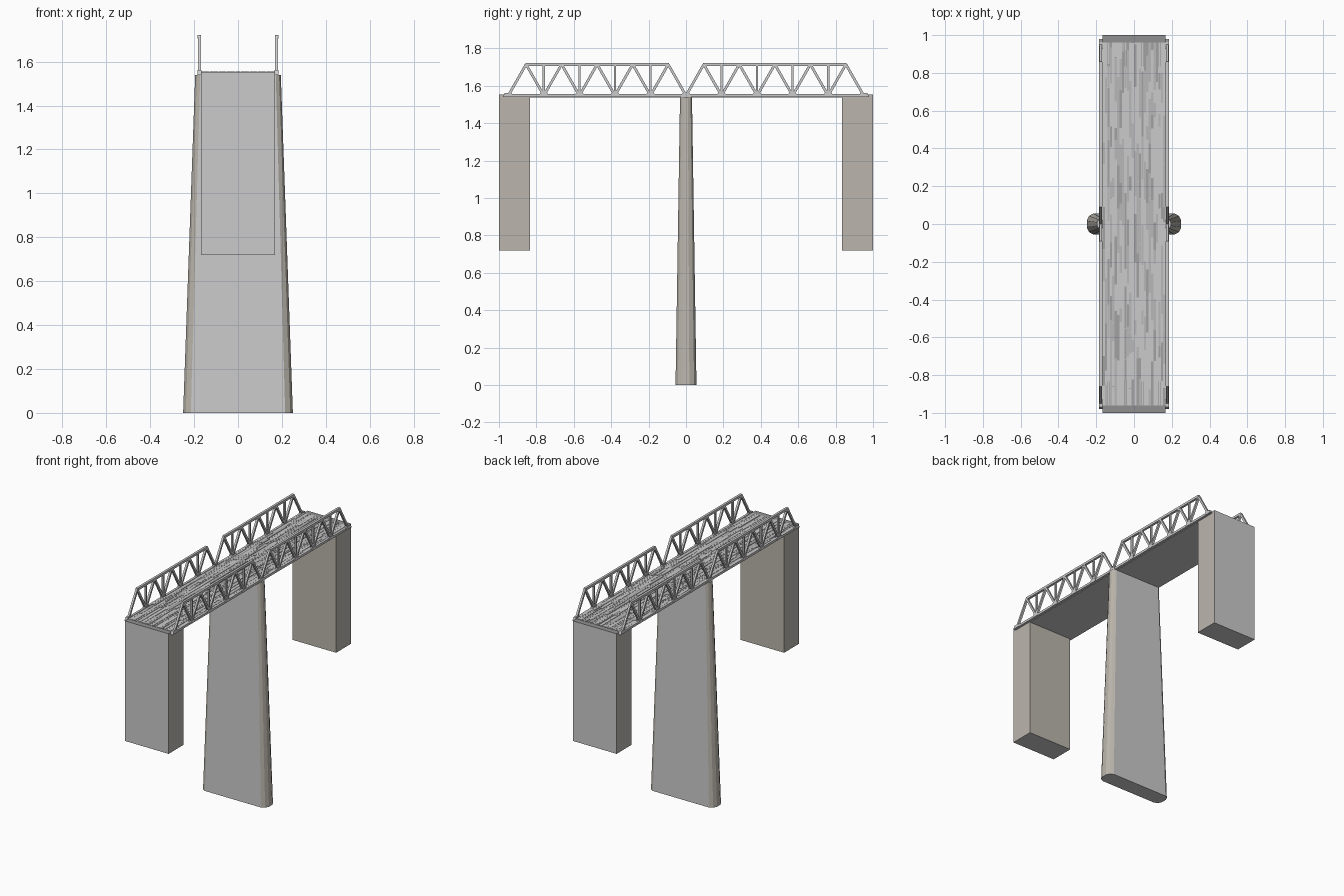
import bpy, bmesh, random
from mathutils import Vector, Matrix

if "Cube" in bpy.data.objects:
    bpy.data.objects.remove(bpy.data.objects["Cube"])

random.seed(4)


def mat(name, c):
    m = bpy.data.materials.new(name)
    m.diffuse_color = (*c, 1)
    m.use_nodes = True
    m.node_tree.nodes["Principled BSDF"].inputs["Base Color"].default_value = m.diffuse_color
    return m


def finish(bm, name, mats=()):
    bmesh.ops.recalc_face_normals(bm, faces=bm.faces)
    me = bpy.data.meshes.new(name)
    bm.to_mesh(me)
    bm.free()
    for m in mats:
        me.materials.append(m)
    ob = bpy.data.objects.new(name, me)
    bpy.context.collection.objects.link(ob)
    return ob


def box(bm, lo, hi, index=0):
    lo, hi = Vector(lo), Vector(hi)
    m = Matrix.Translation((lo + hi) / 2) @ Matrix.Diagonal((*(hi - lo), 1))
    vs = bmesh.ops.create_cube(bm, size=1, matrix=m)["verts"]
    for f in {f for v in vs for f in v.link_faces}:
        f.material_index = index


def beam(bm, x, a, b, wx, h):
    """Rectangular bar in the plane of constant x, from (y, z) a to b."""
    p, q = Vector((x, *a)), Vector((x, *b))
    d = (q - p).normalized()
    side = Vector((1, 0, 0))
    up = d.cross(side)
    m = Matrix((side, d, up)).transposed().to_4x4()
    m = Matrix.Translation((p + q) / 2) @ m @ Matrix.Diagonal((wx, (q - p).length, h, 1))
    bmesh.ops.create_cube(bm, size=1, matrix=m)


stone = mat("stone", (0.55, 0.55, 0.55))
stained = mat("stained_stone", (0.50, 0.47, 0.42))
dark = mat("dark_stone", (0.28, 0.28, 0.28))
woods = [mat(f"plank_{i}", (g, g, g)) for i, g in enumerate((0.36, 0.48, 0.58, 0.66))]

# Tapered centre pier with faceted rounded ends
bm = bmesh.new()


def ring(half, z):
    pts = half + [(x, -y) for x, y in reversed(half)]
    pts += [(-x, -y) for x, y in pts]
    return [bm.verts.new((x, y, z)) for x, y in pts]


low = ring([(0.215, -0.056), (0.238, -0.043), (0.25, -0.018)], 0)
top = ring([(0.172, -0.032), (0.187, -0.024), (0.195, -0.010)], 1.54)
bm.faces.new(low)
bm.faces.new(top)
n = len(low)
for i in range(n):
    f = bm.faces.new((low[i], low[(i + 1) % n], top[(i + 1) % n], top[i]))
    f.material_index = 0 if i in (5, 11) else 1
finish(bm, "centre_pier", (stone, stained))

# End abutments
for s, name in ((-1, "front_abutment"), (1, "back_abutment")):
    bm = bmesh.new()
    box(bm, (-0.168, min(s, s * 0.835), 0.72), (0.168, max(s, s * 0.835), 1.552))
    bm.normal_update()
    for f in bm.faces:
        if abs(f.normal.x) > 0.5 or f.normal.y * s < -0.5:
            f.material_index = 1
        elif f.normal.z > 0.5:
            f.material_index = 2
    finish(bm, name, (stone, stained, dark))

# Deck slab between the abutments
bm = bmesh.new()
box(bm, (-0.168, -0.962, 1.536), (0.168, 0.962, 1.550))
finish(bm, "deck_slab", (stone,))

# Lengthwise planks of random length and tone
bm = bmesh.new()
rows = 26
w = 0.334 / rows
for r in range(rows):
    x, y = -0.167 + r * w, -0.962
    while y < 0.962:
        end = min(0.962, y + random.uniform(0.06, 0.26))
        box(bm, (x + 0.0004, y, 1.548), (x + w - 0.0004, end - 0.001,
            1.553 + random.uniform(0, 0.003)), random.choice((0, 1, 1, 2, 2, 2, 3)))
        y = end
finish(bm, "deck_planks", woods)

# Side trusses: two spans on each side
Z0, Z1, STEP = 1.547, 1.714, 0.19
for sx, side in ((-1, "left"), (1, "right")):
    x = sx * 0.176
    bm = bmesh.new()
    beam(bm, x, (-0.965, Z0), (0.965, Z0), 0.016, 0.016)
    for s in (-1, 1):
        beam(bm, x, (s * 0.092, Z1), (s * 0.858, Z1), 0.016, 0.016)
        for i in range(5):
            b0, b1 = s * i * STEP, s * (i + 1) * STEP
            mid = (b0 + b1) / 2
            beam(bm, x, (b0, Z0), (mid, Z1), 0.014, 0.014)
            beam(bm, x, (b1, Z0), (mid, Z1), 0.014, 0.014)
            if i:
                beam(bm, x, (b0, Z0), (b0, Z1), 0.012, 0.012)
    finish(bm, f"{side}_truss", (stone,))

    # Gusset plates at the lower joints
    bm = bmesh.new()
    for i in range(-5, 6):
        y = i * STEP
        prof = [(-0.03, 1.540), (0.03, 1.540), (0.018, 1.562), (-0.018, 1.562)]
        f = bm.faces.new([bm.verts.new((x - 0.0095, y + a, z)) for a, z in prof])
        ext = bmesh.ops.extrude_face_region(bm, geom=[f], use_keep_orig=True)["geom"]
        bmesh.ops.translate(bm, vec=(0.019, 0, 0),
                            verts=[v for v in ext if isinstance(v, bmesh.types.BMVert)])
    finish(bm, f"{side}_gussets", (stone,))
